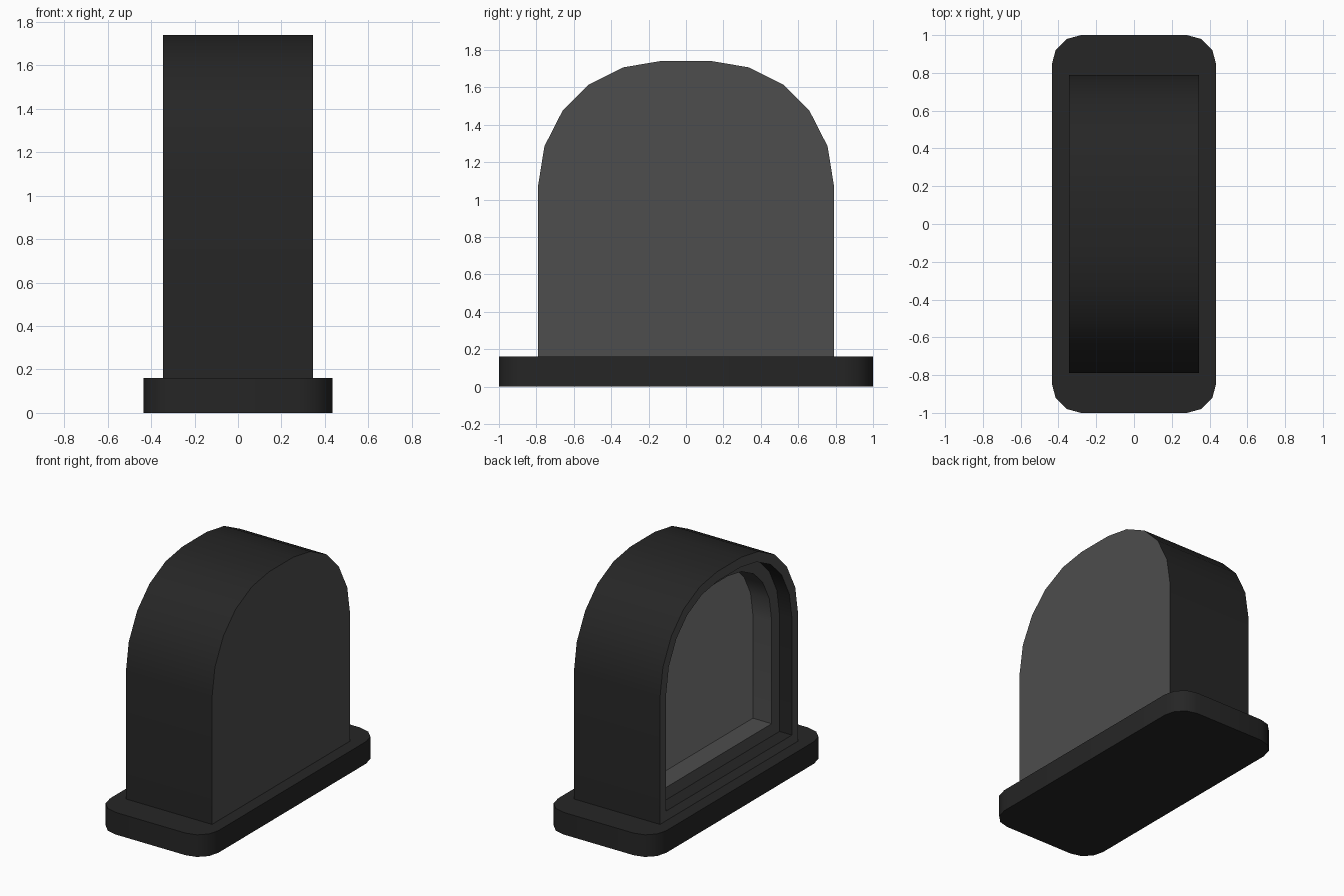
import bpy, bmesh, math

cube = bpy.data.objects.get("Cube")
if cube:
    bpy.data.objects.remove(cube, do_unlink=True)


def material(name, value):
    mat = bpy.data.materials.new(name)
    mat.use_nodes = True
    colour = (value, value, value, 1)
    mat.diffuse_color = colour
    mat.node_tree.nodes["Principled BSDF"].inputs["Base Color"].default_value = colour
    return mat


black = material("matte black", 0.019)
grey = material("dark grey", 0.075)
pale = material("screen grey", 0.2)


def finish(name, bm, mats):
    bmesh.ops.recalc_face_normals(bm, faces=bm.faces)
    mesh = bpy.data.meshes.new(name)
    bm.to_mesh(mesh)
    bm.free()
    obj = bpy.data.objects.new(name, mesh)
    bpy.context.collection.objects.link(obj)
    for mat in mats:
        mesh.materials.append(mat)
    bpy.ops.object.select_all(action='DESELECT')
    obj.select_set(True)
    bpy.context.view_layer.objects.active = obj
    bpy.ops.object.shade_smooth_by_angle(angle=math.radians(35))
    return obj


def prism(bm, points, offset):
    """Extrude a closed outline and return its starting cap."""
    cap = bm.faces.new([bm.verts.new(p) for p in points])
    walls = []
    moved = [bm.verts.new([a + b for a, b in zip(p, offset)]) for p in points]
    start = list(cap.verts)
    for i in range(len(points)):
        j = (i + 1) % len(points)
        walls.append(bm.faces.new((start[i], start[j], moved[j], moved[i])))
    bm.faces.new(moved[::-1])
    bmesh.ops.recalc_face_normals(bm, faces=bm.faces)
    return cap


# Base slab with rounded corners
RADIUS = 0.155
outline = []
for sx, sy, first in ((1, 1, 0), (-1, 1, 90), (-1, -1, 180), (1, -1, 270)):
    for step in range(4):
        a = math.radians(first + step * 30)
        outline.append((sx * 0.28 + RADIUS * math.cos(a),
                        sy * 0.845 + RADIUS * math.sin(a), 0))
bm = bmesh.new()
prism(bm, outline, (0, 0, 0.16))
finish("base", bm, [black])

# Arched housing, open on one side with a stepped recess
half = [(0.79, 0.16), (0.79, 1.08), (0.757, 1.285), (0.66, 1.475),
        (0.52, 1.615), (0.335, 1.707), (0.14, 1.74)]
arch = half + [(-y, z) for y, z in reversed(half)]
bm = bmesh.new()
opening = prism(bm, [(-0.345, y, z) for y, z in arch], (0.69, 0, 0))
for thickness, depth in ((0.07, 0), (0, -0.1), (0.09, 0), (0, -0.15)):
    bmesh.ops.inset_individual(bm, faces=[opening], thickness=thickness,
                               depth=depth, use_even_offset=True)
bm.normal_update()
for face in bm.faces:
    if face is opening:
        face.material_index = 2
    elif abs(face.normal.x) > 0.9 or all(
            abs(v.co.x) < 0.34 for v in face.verts):
        face.material_index = 1
finish("arched_housing", bm, [black, grey, pale])
